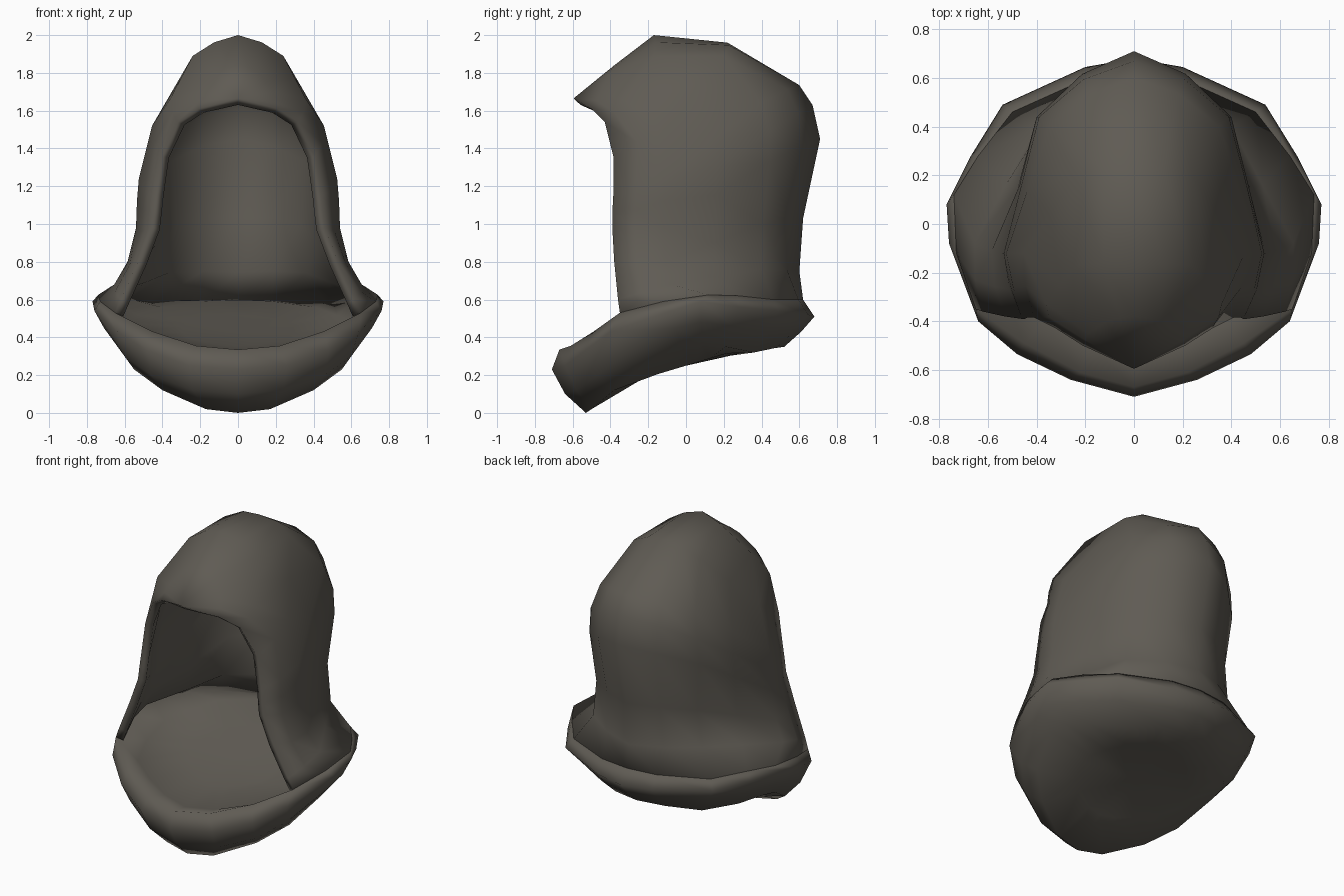
import bpy, bmesh
from mathutils import Vector

if "Cube" in bpy.data.objects:
    bpy.data.objects.remove(bpy.data.objects["Cube"])

cloth = bpy.data.materials.new("dark_grey_brown_cloth")
cloth.diffuse_color = (0.115, 0.105, 0.088, 1)
cloth.use_nodes = True
cloth.node_tree.nodes["Principled BSDF"].inputs["Base Color"].default_value = cloth.diffuse_color


def mirrored(half):
    """Half row ending on the centre line -> full row."""
    return half + [Vector((-p.x, p.y, p.z)) for p in reversed(half[:-1])]


def smooth_half(ctrl):
    """Insert spline midpoints; the curve continues mirrored past the centre."""
    p = [Vector(c) for c in ctrl]
    ext = [p[0] * 2 - p[1]] + p + [Vector((-p[-2].x, p[-2].y, p[-2].z))]
    out = []
    for i in range(1, len(p)):
        k = 0.0 if i == 2 else 0.05      # straight along the sides
        out += [ext[i], (ext[i] + ext[i + 1]) * (0.5 + k) - (ext[i - 1] + ext[i + 2]) * k]
    return out + [p[-1]]


def loft(name, rows, closed, centre, caps=()):
    bm = bmesh.new()
    grid = [[bm.verts.new(p) for p in r] for r in rows]
    n = len(rows[0])
    for a, b in zip(grid, grid[1:]):
        for i in range(n if closed else n - 1):
            j = (i + 1) % n
            bm.faces.new((a[i], a[j], b[j], b[i]))
    for row, pos in caps:
        c = bm.verts.new(pos)
        for i in range(n):
            bm.faces.new((grid[row][i], grid[row][(i + 1) % n], c))
    bmesh.ops.remove_doubles(bm, verts=bm.verts, dist=0.002)
    bmesh.ops.recalc_face_normals(bm, faces=bm.faces)
    out = sum(f.normal.dot(f.calc_center_median() - Vector(centre)) * f.calc_area() for f in bm.faces)
    if out < 0:
        bmesh.ops.reverse_faces(bm, faces=bm.faces)
    me = bpy.data.meshes.new(name)
    bm.to_mesh(me)
    bm.free()
    me.materials.append(cloth)
    ob = bpy.data.objects.new(name, me)
    bpy.context.collection.objects.link(ob)
    for f in me.polygons:
        f.use_smooth = True
    return ob


# Collar outlines: half rings from front to back
rim = [(0, -.67, .335), (.22, -.61, .355), (.45, -.49, .43), (.65, -.35, .53), (.73, -.12, .59),
       (.74, .12, .625), (.64, .28, .62), (.50, .46, .60), (.20, .595, .60), (0, .62, .60)]
outer = [(0, -.71, .23), (.26, -.64, .25), (.48, -.535, .33), (.64, -.40, .43), (.76, -.08, .54),
         (.77, .08, .59), (.67, .28, .56), (.54, .49, .54), (.20, .645, .52), (0, .68, .51)]
mid_low = [(0, -.64, .10), (.24, -.58, .12), (.46, -.47, .20), (.60, -.34, .30), (.71, -.05, .45),
           (.71, .08, .48), (.61, .25, .46), (.46, .43, .44), (.19, .57, .43), (0, .61, .43)]
lower = [(0, -.53, 0), (.17, -.50, .02), (.40, -.38, .12), (.55, -.25, .23), (.63, -.03, .36),
         (.62, .08, .38), (.53, .21, .35), (.37, .36, .32), (.18, .48, .345), (0, .52, .35)]

# Hood: each row runs from the face opening round the side to the centre line
tip = (0, -0.595, 1.665)
hood_rows = [
    [(.21, -.50, 1.61), (.19, -.45, 1.70), (.11, -.40, 1.80), (0, -.38, 1.84)],
    [(.32, -.43, 1.54), (.36, -.33, 1.66), (.24, -.17, 1.89), (0, -.17, 2.0)],
    [(.41, -.385, 1.36), (.455, -.12, 1.52), (.24, .20, 1.89), (0, .22, 1.96)],
    [(.44, -.385, 1.15), (.525, -.12, 1.24), (.35, .40, 1.64), (0, .60, 1.735)],
    [(.45, -.39, 1.06), (.535, -.12, 1.12), (.39, .44, 1.49), (0, .67, 1.63)],
    [(.46, -.39, .98), (.54, -.12, .98), (.40, .44, 1.33), (0, .71, 1.45)],
    [(.53, -.38, .80), (.585, -.11, .80), (.37, .41, 1.0), (0, .62, 1.03)],
    [(.62, -.36, .60), (.655, -.08, .68), (.40, .40, .76), (0, .60, .75)],
]
rows = [[Vector(tip)] * 13] + [mirrored(smooth_half(r)) for r in hood_rows]
rows.append(mirrored([Vector(p) for p in rim[3:]]))     # flares out onto the collar
hood = loft("hood", rows, False, (0, 0.05, 1.1))
sol = hood.modifiers.new("cloth_thickness", 'SOLIDIFY')
sol.thickness = 0.05
sol.offset = -1


def ring(half):
    return mirrored([Vector(p) for p in half])[:-1]


# Collar: tilted padded ring with a dished floor and a full underside
floor = [(x * .82, y * .82, .45 + (.24 if y > 0 else .2) * y) for x, y, z in rim]
floor_in = [(x * .4, y * .4, .44 + .13 * y) for x, y, z in rim]
under = [(x * .6, y * .6, min(.25 + .18 * y, .32)) for x, y, z in lower]
loft("collar", [ring(r) for r in (floor_in, floor, rim, outer, mid_low, lower, under)],
     True, (0, 0, .42), caps=[(0, (0, 0, .425)), (6, (0, 0, .25))])
